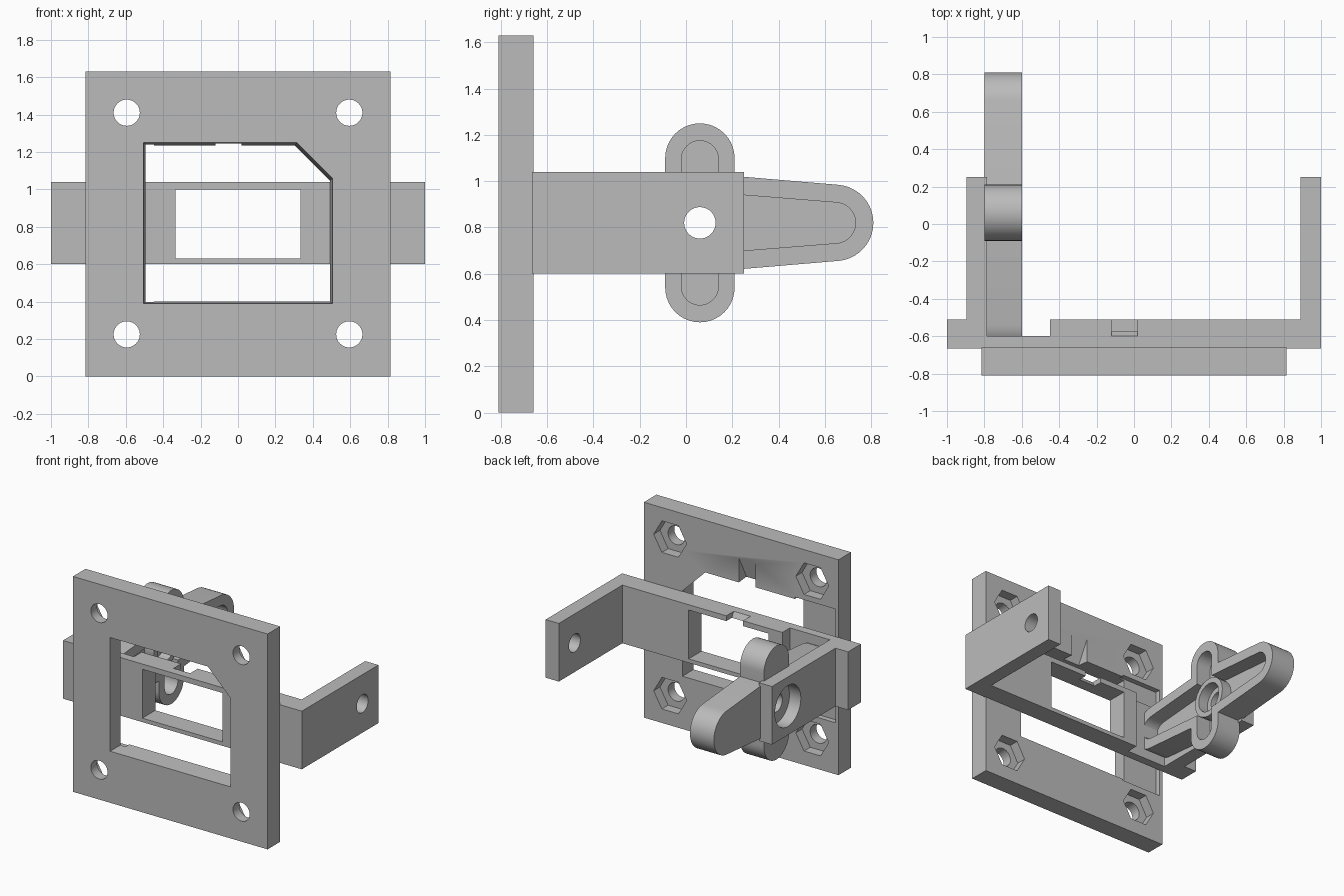
import bpy, bmesh
from math import cos, sin, radians, tau

cube = bpy.data.objects.get("Cube")
if cube:
    bpy.data.objects.remove(cube, do_unlink=True)

grey = bpy.data.materials.new("plain_grey")
grey.use_nodes = True
grey.diffuse_color = (0.5, 0.5, 0.5, 1)
grey.node_tree.nodes["Principled BSDF"].inputs["Base Color"].default_value = (0.5, 0.5, 0.5, 1)

PLACE = {
    "x": lambda a, b, d: (d, a, b),
    "y": lambda a, b, d: (a, d, b),
    "z": lambda a, b, d: (a, b, d),
}


def prism(name, axis, pts, lo, hi, pts_hi=None):
    """Closed solid running along an axis, optionally tapering to a second profile."""
    bm = bmesh.new()
    a = [bm.verts.new(PLACE[axis](*p, lo)) for p in pts]
    b = [bm.verts.new(PLACE[axis](*p, hi)) for p in (pts_hi or pts)]
    bm.faces.new(a)
    bm.faces.new(b)
    for i in range(len(a)):
        j = (i + 1) % len(a)
        bm.faces.new((a[i], a[j], b[j], b[i]))
    bmesh.ops.recalc_face_normals(bm, faces=bm.faces)
    mesh = bpy.data.meshes.new(name)
    bm.to_mesh(mesh)
    bm.free()
    mesh.materials.append(grey)
    obj = bpy.data.objects.new(name, mesh)
    bpy.context.collection.objects.link(obj)
    return obj


def combine(obj, other, operation="DIFFERENCE"):
    """Apply a boolean and remove the helper solid."""
    mod = obj.modifiers.new("combine", "BOOLEAN")
    mod.object, mod.operation, mod.solver = other, operation, "EXACT"
    graph = bpy.context.evaluated_depsgraph_get()
    graph.update()
    mesh = bpy.data.meshes.new_from_object(obj.evaluated_get(graph))
    obj.modifiers.clear()
    obj.data = mesh
    bpy.data.objects.remove(other, do_unlink=True)


def cut(obj, axis, pts, lo, hi, pts_hi=None):
    combine(obj, prism("cutter", axis, pts, lo, hi, pts_hi))


def rect(a0, a1, b0, b1):
    return [(a0, b0), (a1, b0), (a1, b1), (a0, b1)]


def circle(a, b, r, n=40):
    return [(a + r * cos(tau * i / n), b + r * sin(tau * i / n)) for i in range(n)]


def arc(a, b, r, start, end, n=20):
    angles = [radians(start + (end - start) * i / n) for i in range(n + 1)]
    return [(a + r * cos(t), b + r * sin(t)) for t in angles]


CY, CZ = 0.06, 0.82   # pivot axis


def upright_arm(r, reach):
    d = reach - r
    return arc(CY, CZ + d, r, 0, 180) + arc(CY, CZ - d, r, 180, 360)


def long_arm(mid, tip, offset=0.585):
    return (arc(CY + offset, CZ, tip, -85, 85) + [(CY, CZ + mid)]
            + arc(CY - offset, CZ, tip, 95, 265) + [(CY, CZ - mid)])


# Mounting plate with a tapered window that has one clipped corner
def window(s, bottom, top):
    return [(-s, bottom), (s, bottom), (s, top - 0.19), (s - 0.19, top), (-s, top)]


plate = prism("mounting_plate", "y", rect(-0.815, 0.815, 0, 1.63), -0.81, -0.66)
cut(plate, "y", window(0.505, 0.39, 1.25), -0.811, -0.65, window(0.49, 0.40, 1.235))

# Screw holes with hexagonal nut pockets behind
for x in (-0.595, 0.595):
    for z in (0.225, 1.41):
        cut(plate, "y", circle(x, z, 0.07), -0.9, -0.6)
        cut(plate, "y", circle(x, z, 0.138, 6), -0.735, -0.6)

# Shallow clearance recess beside the window and a ramped notch above it
cut(plate, "y", rect(-0.79, -0.45, 0.39, 1.25), -0.70, -0.6)
cut(plate, "x", [(-0.65, 1.42), (-0.66, 1.42), (-0.75, 1.25), (-0.75, 1.2), (-0.65, 1.2)], -0.12, 0.02)

# U-shaped bracket
outline = [(-1, -0.665), (1, -0.665), (1, 0.25), (0.89, 0.25), (0.89, -0.51),
           (-0.45, -0.51), (-0.45, -0.60), (-0.785, -0.60), (-0.785, 0.25),
           (-0.895, 0.25), (-0.895, -0.51), (-1, -0.51)]
bracket = prism("pivot_bracket", "z", outline, 0.6, 1.04)
cut(bracket, "y", rect(-0.335, 0.335, 0.63, 1.0), -0.8, -0.4)
cut(bracket, "x", [(-0.60, 1.05), (-0.60, 1.04), (-0.57, 0.99), (-0.4, 0.99), (-0.4, 1.05)], -0.12, 0.02)
cut(bracket, "x", circle(CY, CZ, 0.068), 0.8, 1.1)
cut(bracket, "x", circle(CY, CZ, 0.155), -1.0, -0.7)

# Four-armed lever, hollowed on its inner side, with a ring-shaped hub
lever = prism("pivot_lever", "x", long_arm(0.215, 0.165), -0.8, -0.6)
combine(lever, prism("helper", "x", upright_arm(0.15, 0.43), -0.8, -0.6), "UNION")
cut(lever, "x", long_arm(0.135, 0.088), -0.72, -0.5)
cut(lever, "x", upright_arm(0.08, 0.355), -0.72, -0.5)
combine(lever, prism("helper", "x", circle(CY, CZ, 0.15), -0.76, -0.64), "UNION")
cut(lever, "x", circle(CY, CZ, 0.11), -0.72, -0.5)
cut(lever, "x", circle(CY, CZ, 0.07), -0.9, -0.5)

# Smooth the round surfaces and keep the edges crisp
bpy.ops.object.select_all(action="DESELECT")
for obj in (plate, bracket, lever):
    obj.select_set(True)
    bpy.context.view_layer.objects.active = obj
bpy.ops.object.shade_smooth_by_angle(angle=radians(30))
